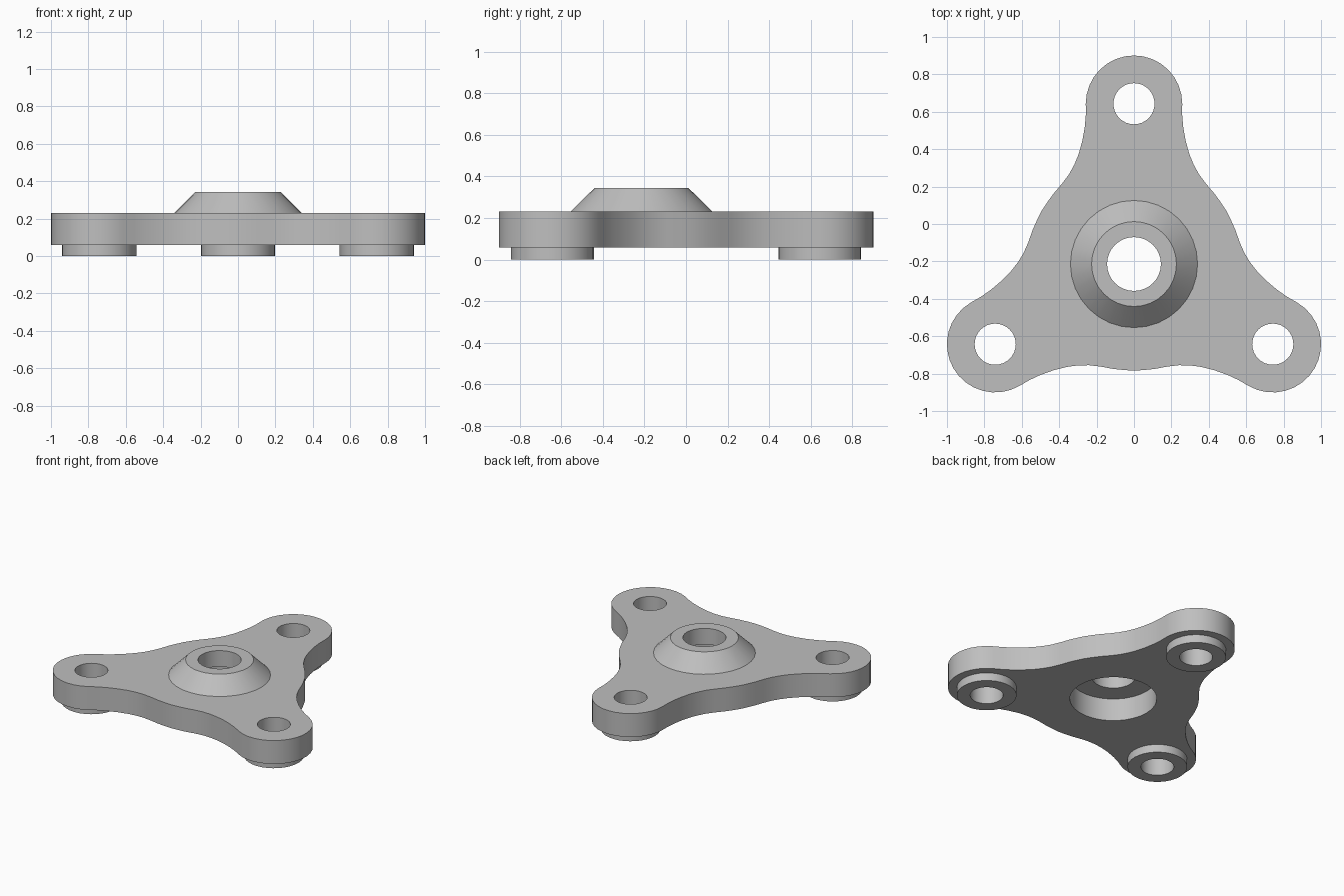
import bpy, bmesh, math
from mathutils import Matrix, Vector

cube = bpy.data.objects.get("Cube")
if cube:
    bpy.data.objects.remove(cube, do_unlink=True)

SIDES = 32
HUB = Vector((0, -0.214, 0))            # centre of the three arms
ARM, TIP = 0.857, 0.258                 # arm length, rounded end radius
Z_PLATE, Z_TOP, Z_HUB = 0.059, 0.231, 0.343

grey = bpy.data.materials.new("neutral grey")
grey.use_nodes = True
grey.diffuse_color = (0.52, 0.52, 0.52, 1)
grey.node_tree.nodes["Principled BSDF"].inputs["Base Color"].default_value = grey.diffuse_color


def make_object(name, bm):
    mesh = bpy.data.meshes.new(name)
    bmesh.ops.recalc_face_normals(bm, faces=bm.faces)
    bm.to_mesh(mesh)
    bm.free()
    mesh.materials.append(grey)
    obj = bpy.data.objects.new(name, mesh)
    bpy.context.collection.objects.link(obj)
    return obj


def cone(name, centre, r_low, r_high, z_low, z_high):
    bm = bmesh.new()
    place = Matrix.Translation(centre + Vector((0, 0, (z_low + z_high) / 2)))
    bmesh.ops.create_cone(bm, cap_ends=True, segments=SIDES, radius1=r_low,
                          radius2=r_high, depth=z_high - z_low, matrix=place)
    return make_object(name, bm)


def combine(body, tool, operation):
    mod = body.modifiers.new(tool.name, 'BOOLEAN')
    mod.operation, mod.solver, mod.object = operation, 'EXACT', tool
    bpy.context.view_layer.objects.active = body
    bpy.ops.object.modifier_apply(modifier=mod.name)
    bpy.data.objects.remove(tool, do_unlink=True)


# Wavy edge between two arms: (distance along the edge, distance from the hub)
half_edge = [(0.05, 0.567), (0.11, 0.561), (0.18, 0.548), (0.24, 0.541), (0.30, 0.542),
             (0.36, 0.55), (0.43, 0.568), (0.5, 0.593), (0.56, 0.621)]
edge = [(-t, n) for t, n in reversed(half_edge)] + [(0, 0.57)] + half_edge


def turn(point, angle):
    return HUB + Matrix.Rotation(angle, 3, 'Z') @ Vector(point)


# Outline going anticlockwise: rounded arm end, then wavy edge, three times
outline, holes = [], []
for k in range(3):
    spin = k * math.tau / 3
    holes.append(turn((0, ARM, 0), spin))
    for i in range(17):
        a = math.pi * i / 16
        outline.append(turn((TIP * math.cos(a), ARM + TIP * math.sin(a), 0), spin))
    outline += [turn((t, n, 0), spin + math.pi / 3) for t, n in reversed(edge)]

# Three-armed plate
bm = bmesh.new()
face = bm.faces.new([bm.verts.new((p.x, p.y, Z_PLATE)) for p in outline])
raised = bmesh.ops.extrude_face_region(bm, geom=[face], use_keep_orig=True)
bmesh.ops.translate(bm, vec=(0, 0, Z_TOP - Z_PLATE),
                    verts=[v for v in raised["geom"] if isinstance(v, bmesh.types.BMVert)])
flange = make_object("three_arm_flange", bm)

# Tapered hub and the three feet
slope = (0.34 - 0.227) / (Z_HUB - Z_TOP)
sink = 0.03
combine(flange, cone("hub", HUB, 0.34 + sink * slope, 0.227, Z_TOP - sink, Z_HUB), 'UNION')
for p in holes:
    combine(flange, cone("foot", p, 0.199, 0.199, 0, 0.12), 'UNION')

# Bolt holes, central bore and the wide recess underneath
for p in holes:
    combine(flange, cone("bolt_hole", p, 0.11, 0.11, -0.1, 0.5), 'DIFFERENCE')
combine(flange, cone("bore", HUB, 0.144, 0.144, -0.1, 0.5), 'DIFFERENCE')
combine(flange, cone("recess", HUB, 0.29, 0.29, -0.1, 0.225), 'DIFFERENCE')

# Smooth walls with crisp rims
bpy.ops.object.select_all(action='DESELECT')
flange.select_set(True)
bpy.context.view_layer.objects.active = flange
bpy.ops.object.shade_smooth_by_angle(angle=math.radians(30))
